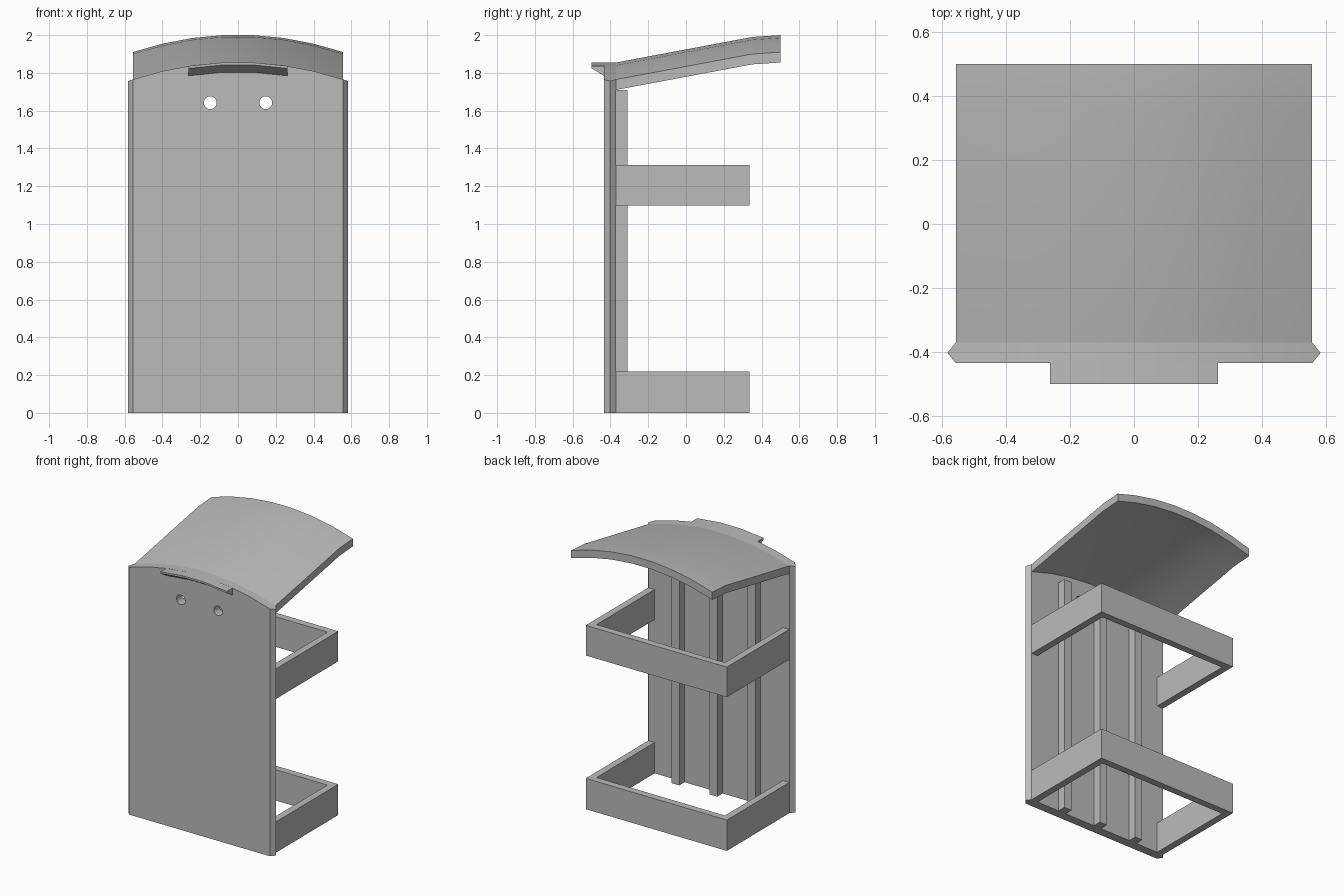
import bpy, bmesh, math

if "Cube" in bpy.data.objects:
    bpy.data.objects.remove(bpy.data.objects["Cube"])

grey = bpy.data.materials.new("plain grey")
grey.use_nodes = True
COLOUR = (0.5, 0.5, 0.5, 1)
grey.diffuse_color = COLOUR
grey.node_tree.nodes["Principled BSDF"].inputs["Base Color"].default_value = COLOUR

HALF = 0.557               # half width of the roof and frames
FRONT, BACK = -0.435, -0.37  # faces of the main panel
CROWN = 1.855              # top of the panel at its middle


def drop(x):
    """How far the arch has fallen at x."""
    return max(0, 0.092 * (x / HALF) ** 2 - 0.002)


def finish(name, bm, smooth=False):
    bmesh.ops.remove_doubles(bm, verts=bm.verts, dist=1e-5)
    bmesh.ops.recalc_face_normals(bm, faces=bm.faces)
    mesh = bpy.data.meshes.new(name)
    bm.to_mesh(mesh)
    bm.free()
    mesh.materials.append(grey)
    obj = bpy.data.objects.new(name, mesh)
    bpy.context.collection.objects.link(obj)
    if smooth:
        bpy.ops.object.select_all(action="DESELECT")
        obj.select_set(True)
        bpy.context.view_layer.objects.active = obj
        bpy.ops.object.shade_smooth_by_angle(angle=math.radians(30))
    return obj


def loft(name, xs, profile):
    """Bridge the (y, z) outline given by profile(x) along the stations xs."""
    bm = bmesh.new()
    rings = [[bm.verts.new((x, y, z)) for y, z in profile(x)] for x in xs]
    n = len(rings[0])
    for a, b in zip(rings, rings[1:]):
        for i in range(n):
            j = (i + 1) % n
            bm.faces.new((a[i], a[j], b[j], b[i]))
    bm.faces.new(rings[0])
    bm.faces.new(rings[-1])
    return finish(name, bm, True)


def prism(name, outline, z0, z1):
    """Extrude an (x, y) outline upwards."""
    bm = bmesh.new()
    face = bm.faces.new([bm.verts.new((x, y, z0)) for x, y in outline])
    new = bmesh.ops.extrude_face_region(bm, geom=[face])["geom"]
    bmesh.ops.translate(bm, vec=(0, 0, z1 - z0),
                        verts=[v for v in new if isinstance(v, bmesh.types.BMVert)])
    return finish(name, bm)


stations = [HALF * (2 * i / 7 - 1) for i in range(8)]


# Main panel with pointed side edges and arched top
def panel_profile(x):
    pointed = abs(x) > HALF + 0.01
    y0, y1 = (-0.4025, -0.4025) if pointed else (FRONT, BACK)
    z = CROWN - drop(x)
    return [(y0, 0), (y1, 0), (y1, z), (y0, z)]


panel = loft("main_panel", [-0.583] + stations + [0.583], panel_profile)

# Two round holes through the panel
for side in (-1, 1):
    bpy.ops.mesh.primitive_cylinder_add(vertices=24, radius=0.034, depth=0.3,
                                        location=(side * 0.147, -0.4, 1.642),
                                        rotation=(math.pi / 2, 0, 0))
    cutter = bpy.context.object
    cutter.name = "hole_cutter"
    cutter.data.materials.append(grey)
    mod = panel.modifiers.new("hole", "BOOLEAN")
    mod.object, mod.operation, mod.solver = cutter, "DIFFERENCE", "EXACT"
    bpy.context.view_layer.objects.active = panel
    bpy.ops.object.modifier_apply(modifier=mod.name)
    bpy.data.objects.remove(cutter)

# Arched sloping roof with a flatter rear end
slope = [(BACK, CROWN), (0.35, 1.99), (0.5, 2.0)]
THICK = 0.055
roof_outline = slope + [(y, z - THICK) for y, z in reversed(slope)]
loft("roof", stations, lambda x: [(y, z - drop(x)) for y, z in roof_outline])

# Front lip with a chamfered underside
lip_outline = [(FRONT, CROWN), (-0.5, CROWN), (-0.5, 1.842), (FRONT, 1.803)]
loft("front_lip", [-0.262, stations[3], stations[4], 0.262],
     lambda x: [(y, z - drop(x)) for y, z in lip_outline])

# Two U-shaped frames behind the panel
REAR, WALL = 0.335, 0.05
inner = HALF - WALL
u_shape = [(-HALF, BACK), (-HALF, REAR), (HALF, REAR), (HALF, BACK),
           (inner, BACK), (inner, REAR - WALL), (-inner, REAR - WALL), (-inner, BACK)]
prism("lower_frame", u_shape, 0, 0.22)
prism("upper_frame", u_shape, 1.097, 1.312)

# Three upright stiffeners on the back of the panel
for name, x in (("right", -0.3), ("middle", 0), ("left", 0.3)):
    a, b = x - 0.03, x + 0.03
    prism(name + "_stiffener", [(a, BACK), (b, BACK), (b, -0.31), (a, -0.31)], 0, 1.71)
